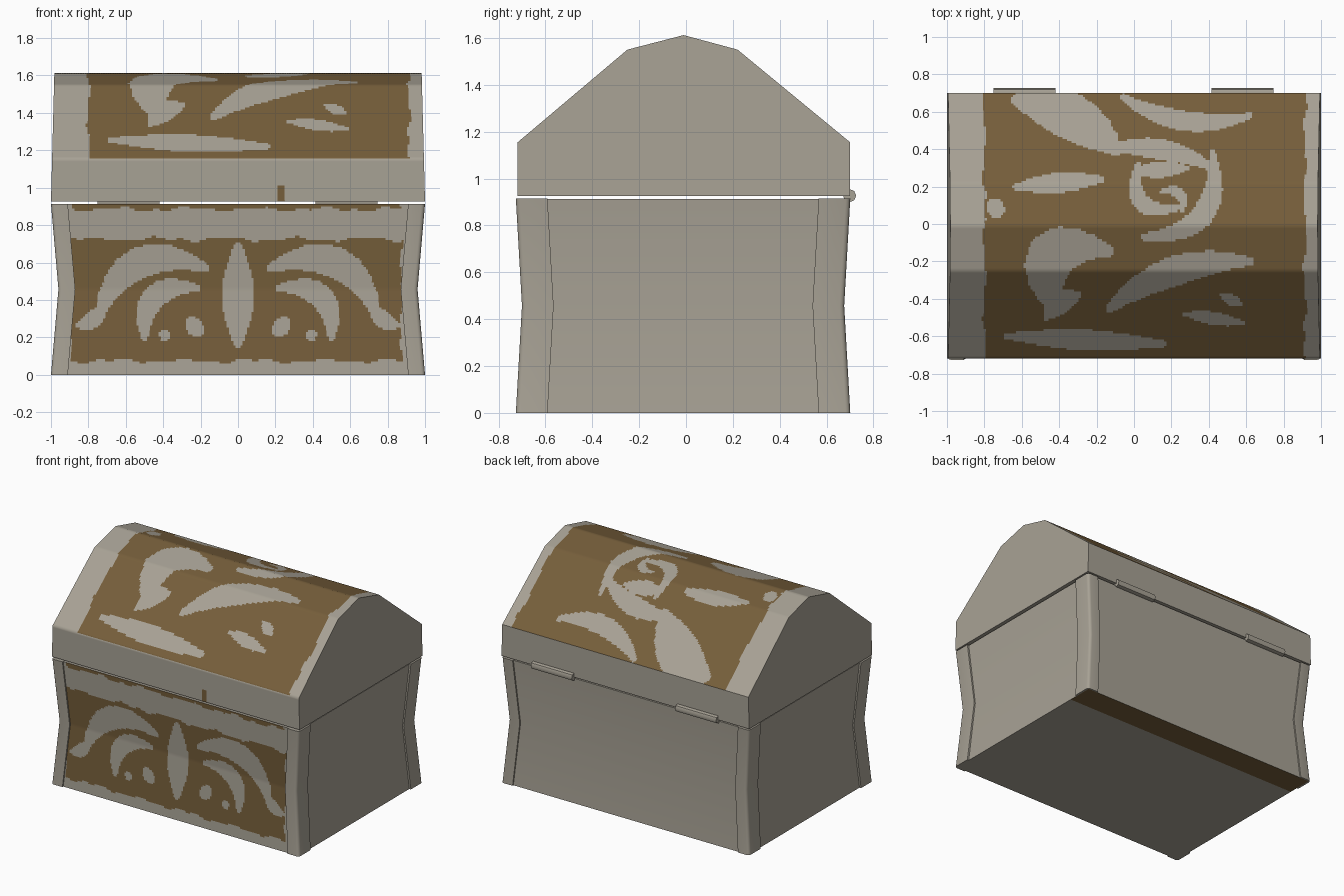
import bpy, bmesh, math
from mathutils import Vector

if "Cube" in bpy.data.objects:
    bpy.data.objects.remove(bpy.data.objects["Cube"])


def material(name, color):
    m = bpy.data.materials.new(name)
    m.diffuse_color = (*color, 1)
    m.use_nodes = True
    m.node_tree.nodes["Principled BSDF"].inputs["Base Color"].default_value = m.diffuse_color
    return m


STONE = material("pale_stone", (0.39, 0.36, 0.30))
BROWN = material("dark_brown", (0.18, 0.112, 0.043))


def finish(name, bm, angle=45):
    """Weld, point faces outwards, and create a smooth-shaded object."""
    bmesh.ops.remove_doubles(bm, verts=bm.verts, dist=0.0002)
    bm.normal_update()
    lo = [min(v.co[i] for v in bm.verts) for i in range(3)]
    hi = [max(v.co[i] for v in bm.verts) for i in range(3)]
    mid = (Vector(lo) + Vector(hi)) / 2
    for f in bm.faces:
        if f.normal.dot(f.calc_center_median() - mid) < 0:
            f.normal_flip()
    me = bpy.data.meshes.new(name)
    bm.to_mesh(me)
    bm.free()
    me.materials.append(STONE)
    me.materials.append(BROWN)
    ob = bpy.data.objects.new(name, me)
    bpy.context.collection.objects.link(ob)
    bpy.ops.object.select_all(action='DESELECT')
    ob.select_set(True)
    bpy.context.view_layer.objects.active = ob
    bpy.ops.object.shade_smooth_by_angle(angle=math.radians(angle))


def grid(bm, point, us, vs, rule=None):
    """Surface point(u, v); rule(centre) says whether a face is brown."""
    rows = [[bm.verts.new(point(u, v)) for u in us] for v in vs]
    for a, b in zip(rows, rows[1:]):
        for i in range(len(us) - 1):
            f = bm.faces.new((a[i], a[i + 1], b[i + 1], b[i]))
            if rule and rule(f.calc_center_median()):
                f.material_index = 1


def span(a, b, n):
    return [a + (b - a) * i / n for i in range(n + 1)]


def leaf(x0, y0, x1, y1, bend, width):
    """Bowed stroke, fat in the middle, as (x, y, radius) points."""
    dx, dy = x1 - x0, y1 - y0
    d = math.hypot(dx, dy)
    out = []
    for t in span(0, 1, 8):
        k = 4 * t * (1 - t) * bend / d
        out.append((x0 + t * dx - k * dy, y0 + t * dy + k * dx,
                    width * (0.3 + 0.7 * math.sin(math.pi * t))))
    return out


def in_leaves(leaves, x, y):
    for s in leaves:
        for (ax, ay, ar), (bx, by, br) in zip(s, s[1:]):
            dx, dy = bx - ax, by - ay
            t = ((x - ax) * dx + (y - ay) * dy) / (dx * dx + dy * dy)
            t = min(1, max(0, t))
            if math.hypot(x - ax - t * dx, y - ay - t * dy) < ar + (br - ar) * t:
                return True
    return False


def wobble(t):
    return 0.008 * math.sin(17 * t) + 0.006 * math.sin(41 * t + 1)


# Leaf ornament on the front, mirrored in x
FRONT_LEAVES = [
    leaf(0, .68, 0, .17, 0, .085),
    leaf(.18, .575, .74, .33, .16, .085),
    leaf(.72, .38, .86, .265, -.03, .045),
    leaf(.22, .465, .5, .2, .12, .065),
    leaf(.26, .29, .2, .22, 0, .045),
    leaf(.38, .21, .4, .21, 0, .03),
]

# Scroll ornament on the lid, as seen from above
LID_LEAVES = [
    leaf(-.62, .66, -.1, .4, .05, .125),
    leaf(-.15, .4, .42, .3, .05, .055),
    leaf(.42, .38, .05, -.07, .17, .06),
    leaf(.28, .3, 0, .28, 0, .045),
    leaf(.02, .32, .25, .09, -.13, .045),
    leaf(.26, .07, .14, .17, -.06, .03),
    leaf(-.06, .68, .62, .58, -.08, .055),
    leaf(-.63, .2, -.17, .24, 0, .055),
    leaf(-.76, .12, -.72, .05, 0, .045),
    leaf(-.15, -.14, -.42, -.46, -.2, .13),
    leaf(-.3, -.38, -.47, -.5, -.02, .06),
    leaf(.62, -.2, -.13, -.45, -.08, .08),
    leaf(.27, -.48, .58, -.53, 0, .035),
    leaf(.47, -.38, .57, -.43, 0, .03),
    leaf(-.68, -.6, .16, -.64, 0, .055),
]


# Waisted lower box
def waist(z):
    return abs(z - 0.456) / 0.456


def box_x(z):
    return 0.95 + 0.037 * waist(z)


def box_front(z):
    return -0.69 - 0.026 * waist(z)


def box_back(z):
    return 0.665 + 0.026 * waist(z)


def front_rule(c):
    x, z = c.x, c.z
    if not -0.895 + wobble(z) < x < 0.875 + wobble(z + 3):
        return False
    if z > 0.885 + wobble(x):
        return True
    return 0.075 + wobble(x) < z < 0.725 + wobble(x + 2) and not in_leaves(FRONT_LEAVES, abs(x), z)


TOP = 0.912
levels = [0, 0.456, TOP]
bm = bmesh.new()
grid(bm, lambda u, z: (u * box_x(z), box_front(z), z), span(-1, 1, 160), span(0, TOP, 76), front_rule)
grid(bm, lambda u, z: (u * box_x(z), box_back(z), z), [-1, 1], levels)
for s in (-1, 1):
    grid(bm, lambda t, z: (s * box_x(z), box_front(z) + t * (box_back(z) - box_front(z)), z), [0, 1], levels)
for h in (0, TOP):
    grid(bm, lambda x, y: (x, y, h), [-box_x(h), box_x(h)], [box_front(h), 0.5, box_back(h)],
         lambda c: c.z < 0.1 and c.y > 0.5)
finish("chest_box", bm)

# Waisted corner posts, slightly proud of the box
for sx in (-1, 1):
    for sy in (-1, 1):
        bm = bmesh.new()
        r = 0.02
        arc = [(-r + r * math.cos(a), -r + r * math.sin(a)) for a in span(0, math.pi / 2, 3)]
        section = [(0, -0.135)] + arc + [(-0.09, 0), (-0.09, -0.135)]
        rings = []
        for z in levels:
            ox = 0.96 + 0.04 * waist(z)
            oy = (0.70 if sy < 0 else 0.675) + 0.026 * waist(z)
            rings.append([bm.verts.new((sx * (ox + px), sy * (oy + py), z * 1.002)) for px, py in section])
        for a, b in zip(rings, rings[1:]):
            for i in range(len(a)):
                j = (i + 1) % len(a)
                bm.faces.new((a[i], a[j], b[j], b[i]))
        bm.faces.new(rings[0])
        bm.faces.new(rings[-1])
        finish(f"corner_post_{'left' if sx < 0 else 'right'}_{'front' if sy < 0 else 'back'}", bm)

# Faceted barrel lid
PROFILE = [(-0.718, 0.925), (-0.718, 1.155), (-0.25, 1.55), (-0.01, 1.612),
           (0.22, 1.55), (0.70, 1.155), (0.70, 0.925)]


def lid_x(z):
    return 1 - 0.018 * (z - 0.925) / 0.687


def lid_rule(c):
    x, y, z = c
    if z < 1.155:
        return y < 0 and abs(x - 0.23) < 0.02 and z < 1.015
    return -0.8 + wobble(y) < x < 0.915 + wobble(y + 2) and not in_leaves(LID_LEAVES, x, y)


path = []
for (y0, z0), (y1, z1) in zip(PROFILE, PROFILE[1:]):
    n = max(2, round(math.hypot(y1 - y0, z1 - z0) / 0.0145))
    path += list(zip(span(y0, y1, n), span(z0, z1, n)))[:-1]
path.append(PROFILE[-1])
bm = bmesh.new()
grid(bm, lambda u, p: (u * lid_x(p[1]), p[0], p[1]), span(-1, 1, 160), path, lid_rule)
for s in (-1, 1):
    bm.faces.new([bm.verts.new((s * lid_x(z), y, z)) for y, z in PROFILE])
bm.faces.new([bm.verts.new((x, y, 0.925)) for x, y in ((-1, -.718), (1, -.718), (1, .70), (-1, .70))])
finish("lid", bm, 50)

# Hinge barrels on the back
for name, x in (("hinge_left", -0.585), ("hinge_right", 0.58)):
    bm = bmesh.new()
    rings = [[bm.verts.new((x + e, 0.698 + 0.028 * math.cos(k * math.pi / 4),
                            0.927 + 0.028 * math.sin(k * math.pi / 4))) for k in range(8)]
             for e in (-0.165, 0.165)]
    for k in range(8):
        j = (k + 1) % 8
        bm.faces.new((rings[0][k], rings[0][j], rings[1][j], rings[1][k]))
    for ring in rings:
        bm.faces.new(ring)
    finish(name, bm)
